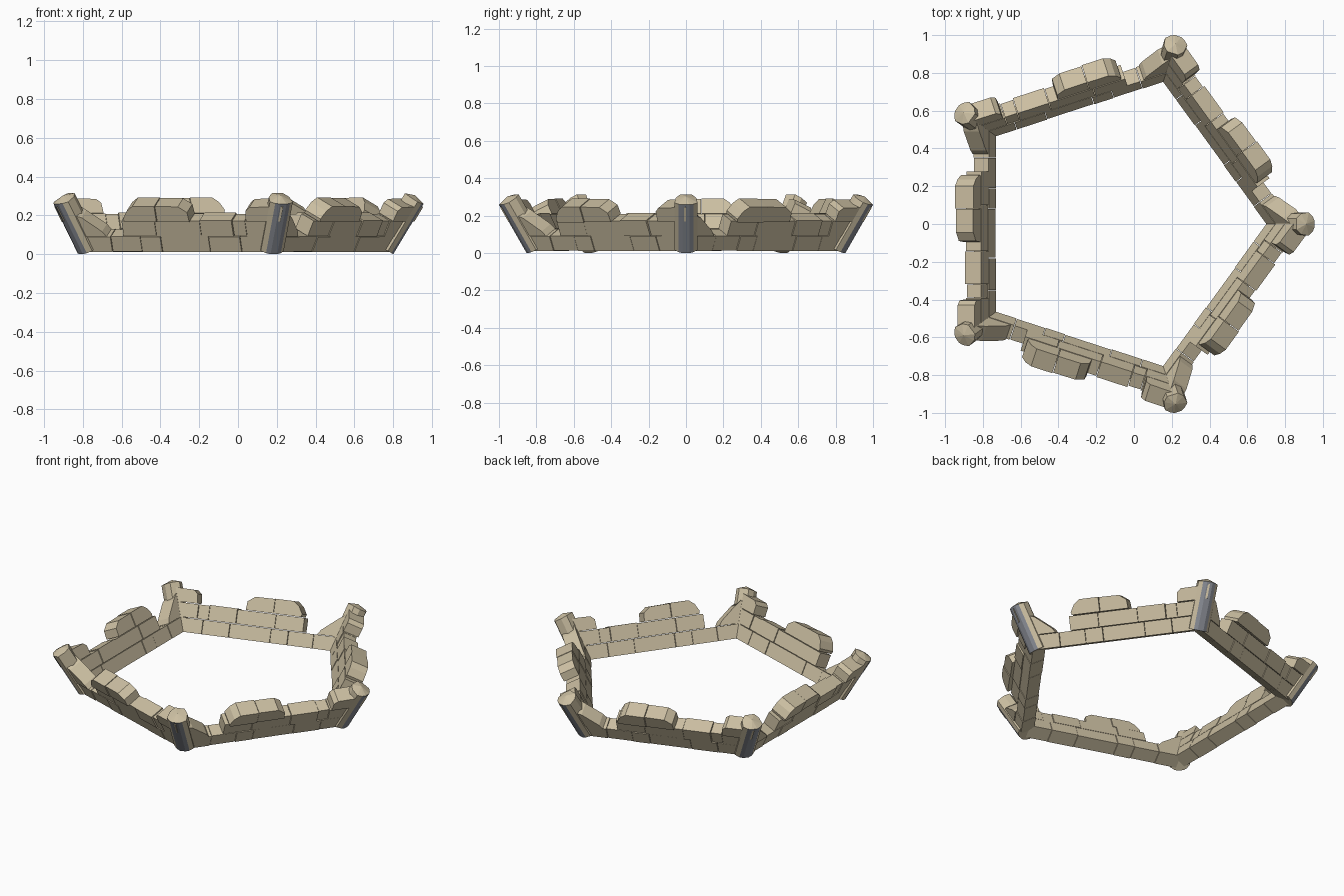
import bpy, bmesh, math
from mathutils import Vector

if "Cube" in bpy.data.objects:
    bpy.data.objects.remove(bpy.data.objects["Cube"])

# Five-sided ruined stone wall, leaning outward, with a post on every corner
CX = -0.09                      # pentagon centre on x
APOTHEM = 0.72                  # outer foot of each wall
LEAN = math.radians(26)
POST_R = 0.89                   # outer foot of each post
POST_LEAN = math.atan(math.tan(LEAN) / math.cos(math.radians(36)))
GAP = 0.0015


def material(name, rgb):
    m = bpy.data.materials.new(name)
    m.diffuse_color = (*rgb, 1)
    m.use_nodes = True
    m.node_tree.nodes["Principled BSDF"].inputs["Base Color"].default_value = m.diffuse_color
    return m


SAND = material("sandstone", (0.60, 0.52, 0.36))
SLATE = material("slate_grey", (0.25, 0.265, 0.30))


def finish(name, bm, mats):
    bmesh.ops.recalc_face_normals(bm, faces=bm.faces)
    me = bpy.data.meshes.new(name)
    bm.to_mesh(me)
    bm.free()
    for m in mats:
        me.materials.append(m)
    ob = bpy.data.objects.new(name, me)
    bpy.context.collection.objects.link(ob)


def wall_point(ang, s, u, v):
    """s along the wall, u up the slope, v inward; ends are mitred."""
    p = APOTHEM + u * math.sin(LEAN) - v * math.cos(LEAN)
    z = 0.01 + u * math.cos(LEAN) + v * math.sin(LEAN)
    lim = p * math.tan(math.radians(36))
    s = max(-lim, min(lim, s))
    c, n = math.cos(ang), math.sin(ang)
    return Vector((CX + p * c - s * n, p * n + s * c, z))


def stone(bm, ang, outline, v0, v1):
    """One stone: an outline in (s, u) given thickness v0..v1."""
    a = [bm.verts.new(wall_point(ang, s, u, v0)) for s, u in outline]
    b = [bm.verts.new(wall_point(ang, s, u, v1)) for s, u in outline]
    bm.faces.new(a)
    bm.faces.new(b[::-1])
    n = len(a)
    for i in range(n):
        j = (i + 1) % n
        bm.faces.new((a[i], b[i], b[j], a[j]))


def box(s0, s1, u0, u1):
    return [(s0 + GAP, u0 + GAP), (s1 - GAP, u0 + GAP),
            (s1 - GAP, u1 - GAP), (s0 + GAP, u1 - GAP)]


# Stones of one wall: (outline, outer v, inner v)
LOWER = [(box(a, b, 0, 0.09), o, 0.09 - i) for a, b, o, i in (
    (-0.8, -0.35, 0, 0), (-0.35, -0.19, 0.003, 0.002), (-0.19, -0.08, 0, 0),
    (-0.08, 0.18, 0.002, 0.003), (0.18, 0.35, 0, 0), (0.35, 0.8, 0.002, 0))]
UPPER = [(box(a, b, 0.09, t), o, 0.09 - i) for a, b, t, o, i in (
    (-0.28, -0.10, 0.18, 0.003, 0), (-0.10, 0.145, 0.18, 0, 0.003),
    (0.145, 0.32, 0.185, -0.004, 0), (0.32, 0.39, 0.18, 0.004, 0.004),
    (0.39, 0.8, 0.18, 0, 0))]
# broken sloping stone at the start of the wall
UPPER.append(([(-0.8, 0.091), (-0.37, 0.091), (-0.39, 0.12),
               (-0.49, 0.20), (-0.8, 0.235)], -0.004, 0.088))
CAPS = [
    ([(-0.255, 0.182), (-0.082, 0.182), (-0.082, 0.272),
      (-0.20, 0.272), (-0.235, 0.245), (-0.26, 0.20)], -0.020, 0.088),
    ([(-0.079, 0.182), (0.095, 0.182), (0.09, 0.235),
      (0.045, 0.268), (-0.079, 0.27)], -0.016, 0.085),
    ([(0.40, 0.182), (0.8, 0.182), (0.8, 0.265),
      (0.43, 0.262), (0.405, 0.24)], -0.010, 0.09),
]

for k in range(5):
    ang = math.radians(36 + 72 * k)
    for part, stones in (("lower_course", LOWER), ("upper_course", UPPER),
                         ("cap_stones", CAPS)):
        bm = bmesh.new()
        for outline, v0, v1 in stones:
            stone(bm, ang, outline, v0, v1)
        finish(f"{part}_{k + 1}", bm, [SAND])

# Corner posts: leaning faceted shaft, slate on the three outer facets
SECTION = [(-0.04, 0.01), (-0.018, 0.0), (0.018, 0.0), (0.04, 0.01),
           (0.062, 0.032), (0.055, 0.08), (0.03, 0.11),
           (-0.03, 0.11), (-0.055, 0.08), (-0.062, 0.032)]


def post_point(ang, t, v, w):
    r = POST_R + w * math.sin(POST_LEAN) - v * math.cos(POST_LEAN)
    z = w * math.cos(POST_LEAN) + v * math.sin(POST_LEAN)
    c, n = math.cos(ang), math.sin(ang)
    return Vector((CX + r * c - t * n, r * n + t * c, z))


for k in range(5):
    ang = math.radians(72 * k)
    bm = bmesh.new()
    low = [bm.verts.new(post_point(ang, t, v, 0)) for t, v in SECTION]
    top = [bm.verts.new(post_point(ang, t, v, 0.305 - 0.15 * abs(t)))
           for t, v in SECTION]
    apex = bm.verts.new(post_point(ang, 0, 0.06, 0.318))
    bm.faces.new(low[::-1])
    for i in range(len(SECTION)):
        j = (i + 1) % len(SECTION)
        f = bm.faces.new((low[i], low[j], top[j], top[i]))
        f.material_index = 1 if i < 3 else 0
        bm.faces.new((top[i], top[j], apex))
    finish(f"corner_post_{k + 1}", bm, [SAND, SLATE])
